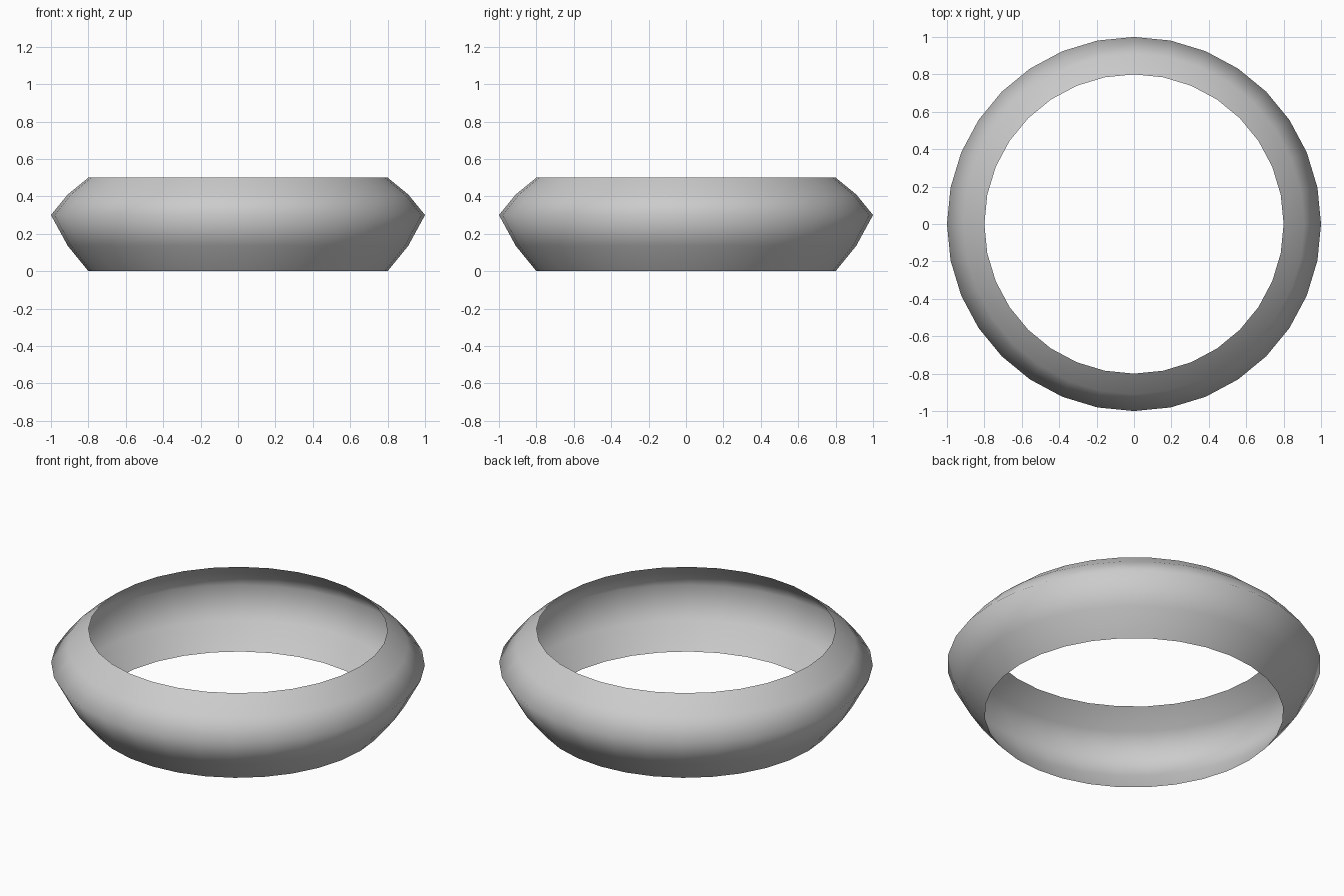
import bpy, bmesh
from math import cos, sin, tau

if "Cube" in bpy.data.objects:
    bpy.data.objects.remove(bpy.data.objects["Cube"])

SIDES = 32
# Open band profile (radius, height), bulging outward
PROFILE = [(0.80, 0.0), (0.91, 0.135), (1.0, 0.30), (0.91, 0.41), (0.80, 0.50)]

# Revolve the profile into a thin shell, open at top and bottom
bm = bmesh.new()
rings = [[bm.verts.new((r * cos(tau * i / SIDES), r * sin(tau * i / SIDES), z))
          for i in range(SIDES)] for r, z in PROFILE]
for low, high in zip(rings, rings[1:]):
    for i in range(SIDES):
        j = (i + 1) % SIDES
        bm.faces.new((low[i], low[j], high[j], high[i])).smooth = True

mesh = bpy.data.meshes.new("ring_band")
bm.to_mesh(mesh)
bm.free()
ring = bpy.data.objects.new("ring_band", mesh)
bpy.context.collection.objects.link(ring)
